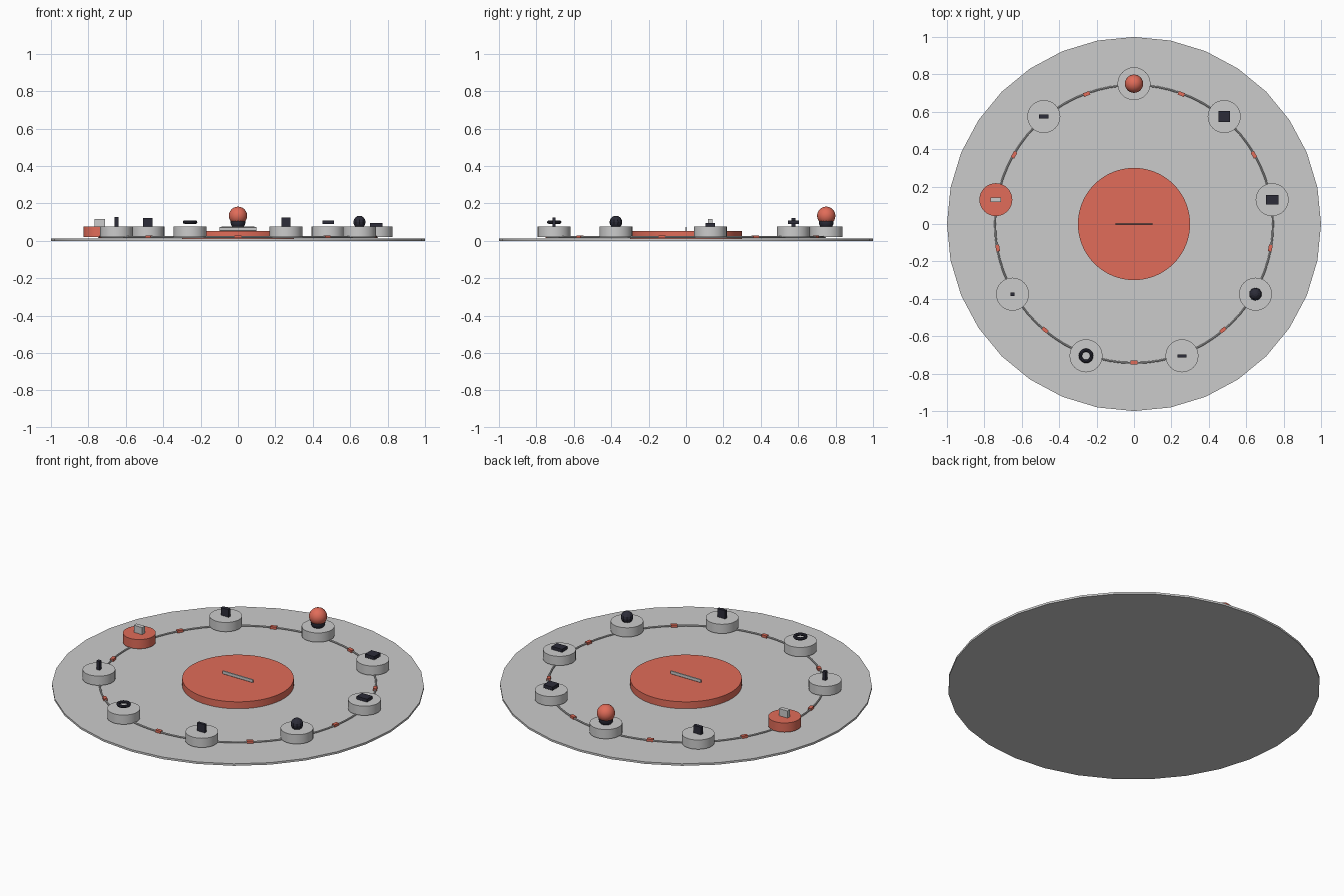
import bpy, math

if "Cube" in bpy.data.objects:
    bpy.data.objects.remove(bpy.data.objects["Cube"])


def material(name, rgb):
    m = bpy.data.materials.new(name)
    m.diffuse_color = (*rgb, 1)
    m.use_nodes = True
    m.node_tree.nodes["Principled BSDF"].inputs["Base Color"].default_value = m.diffuse_color
    return m


coral = material("coral", (0.75, 0.15, 0.10))
dark = material("dark", (0.025, 0.025, 0.04))


def finish(name, mat=None, smooth=True):
    o = bpy.context.object
    o.name = name
    if mat:
        o.data.materials.append(mat)
    if smooth:
        bpy.ops.object.shade_smooth_by_angle(angle=math.radians(30))
    return o


def disc(name, x, y, z0, z1, r, mat=None, sides=32):
    bpy.ops.mesh.primitive_cylinder_add(vertices=sides, radius=r, depth=z1 - z0,
                                        location=(x, y, (z0 + z1) / 2))
    return finish(name, mat)


def box(name, x, y, z, size, mat=None, turn=0):
    bpy.ops.mesh.primitive_cube_add(size=1, location=(x, y, z), rotation=(0, 0, turn))
    bpy.context.object.scale = size
    return finish(name, mat, False)


def ball(name, x, y, z, r, mat, seg, rings):
    bpy.ops.mesh.primitive_uv_sphere_add(segments=seg, ring_count=rings, radius=r,
                                         location=(x, y, z))
    return finish(name, mat, seg > 12)


def ring(name, x, y, z, major, minor, mat, seg, mseg):
    bpy.ops.mesh.primitive_torus_add(major_radius=major, minor_radius=minor,
                                     major_segments=seg, minor_segments=mseg,
                                     location=(x, y, z))
    return finish(name, mat)


# Base, hub and track
R = 0.75
disc("base_plate", 0, 0, 0, 0.012, 1.0)
disc("hub", 0, 0, 0.012, 0.053, 0.3, coral, 64)
ring("track_ring", 0, 0, 0.02, 0.743, 0.005, None, 72, 8)

# Thin upright bar on the hub, with rounded corners
bar = box("hub_bar", 0, 0, 0.063, (0.2, 0.006, 0.02))
bpy.ops.object.transform_apply(location=False, rotation=False, scale=True)
bev = bar.modifiers.new("bevel", 'BEVEL')
bev.width = 0.002

# Icon boxes by station number: centre height and size
icons = {
    1: (0.10, (0.06, 0.06, 0.036)),
    2: (0.086, (0.068, 0.05, 0.018)),
    4: (0.10, (0.05, 0.016, 0.05)),
    6: (0.10, (0.02, 0.02, 0.055)),
    7: (0.097, (0.055, 0.025, 0.042)),
    8: (0.098, (0.05, 0.02, 0.046)),
}
icons[1] = (0.10, (0.06, 0.06, 0.02))

# Nine stations, clockwise from the back, with a marker between each pair
for i in range(9):
    a = math.radians(90 - 40 * i)
    x, y = R * math.cos(a), R * math.sin(a)
    disc(f"station_{i}", x, y, 0.021, 0.076, 0.088, coral if i == 7 else None)
    if i in icons:
        z, size = icons[i]
        box(f"icon_{i}", x, y, z, size, None if i == 7 else dark)
    b = a - math.radians(20)
    box(f"marker_{i}", 0.74 * math.cos(b), 0.74 * math.sin(b), 0.022,
        (0.035, 0.02, 0.014), coral, b + math.pi / 2)
    if i == 0:
        ball("icon_seat", x, y, 0.10, 0.04, dark, 16, 8)
        ball("marker_ball", x, y, 0.134, 0.049, coral, 24, 12)
    if i == 3:
        ball("icon_ball", x, y, 0.10, 0.034, dark, 10, 8)
    if i == 5:
        ring("icon_ring", x, y, 0.10, 0.03, 0.009, dark, 20, 8)
